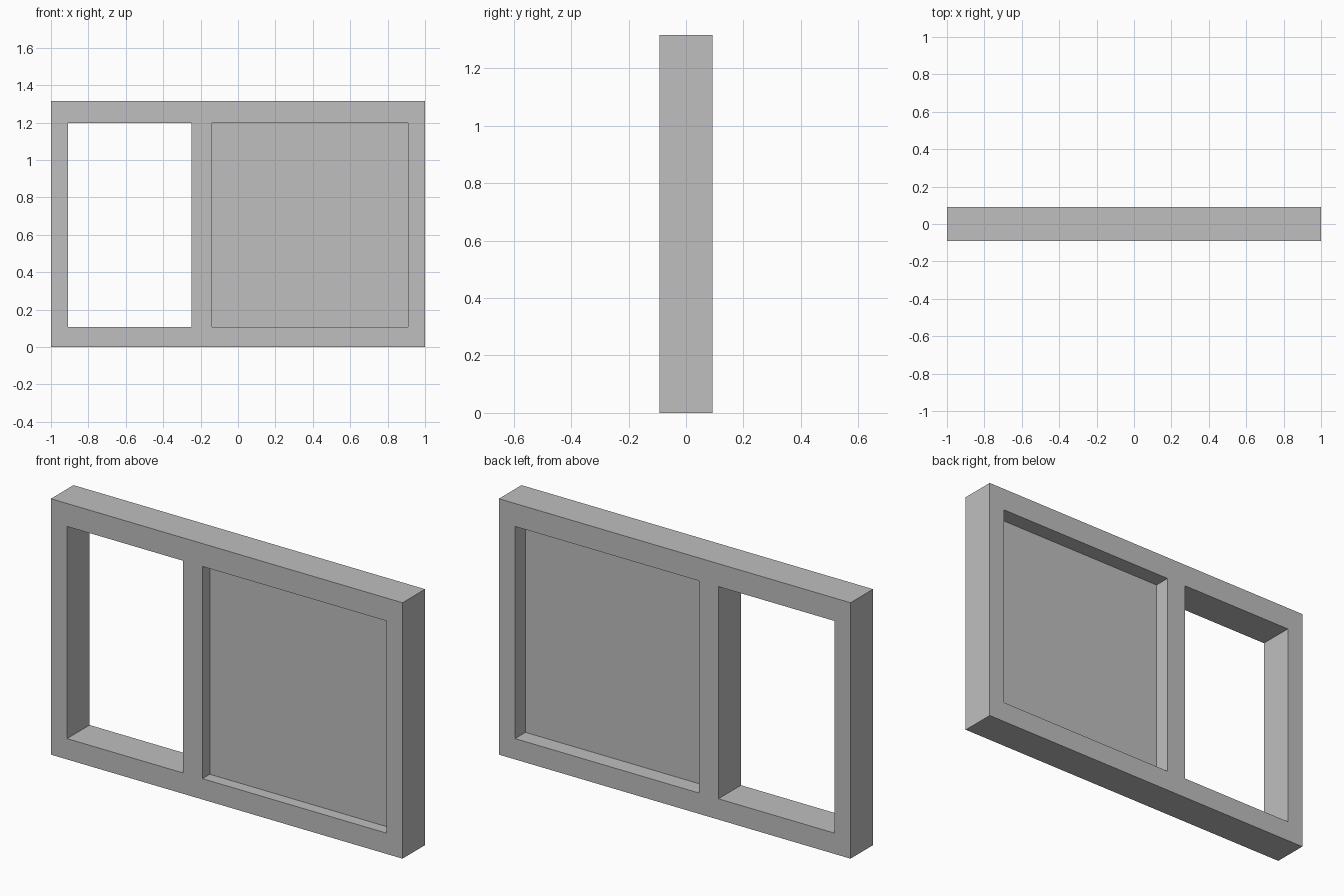
import bpy
import bmesh

cube = bpy.data.objects.get("Cube")
if cube:
    bpy.data.objects.remove(cube, do_unlink=True)

DEPTH = 0.183
X_LINES = (-1.0, -0.908, -0.249, -0.138, 0.908, 1.0)
Z_LINES = (0.0, 0.107, 1.198, 1.316)
OPENINGS = {(1, 1), (3, 1)}  # column, row of the two window bays

grey = bpy.data.materials.new("plain_grey")
grey.use_nodes = True
grey.diffuse_color = (0.52, 0.52, 0.52, 1)
grey.node_tree.nodes["Principled BSDF"].inputs["Base Color"].default_value = grey.diffuse_color


def add_sheet(name, xs, zs, y, thickness, skip=()):
    """Upright sheet of grid cells, thickened evenly about y."""
    bm = bmesh.new()
    verts = [[bm.verts.new((x, y, z)) for z in zs] for x in xs]
    for i in range(len(xs) - 1):
        for j in range(len(zs) - 1):
            if (i, j) not in skip:
                bm.faces.new((verts[i][j], verts[i + 1][j],
                              verts[i + 1][j + 1], verts[i][j + 1]))
    mesh = bpy.data.meshes.new(name)
    bm.to_mesh(mesh)
    bm.free()
    mesh.materials.append(grey)
    obj = bpy.data.objects.new(name, mesh)
    bpy.context.collection.objects.link(obj)
    solid = obj.modifiers.new("thickness", 'SOLIDIFY')
    solid.thickness = thickness
    solid.offset = 0
    return obj


# Outer frame with mullion, one bay left open
add_sheet("window_frame", X_LINES, Z_LINES, 0, DEPTH, OPENINGS)

# Fixed pane recessed in the wide bay, set a little nearer the front
add_sheet("fixed_pane", X_LINES[3:5], Z_LINES[1:3], -0.0125, 0.039)
